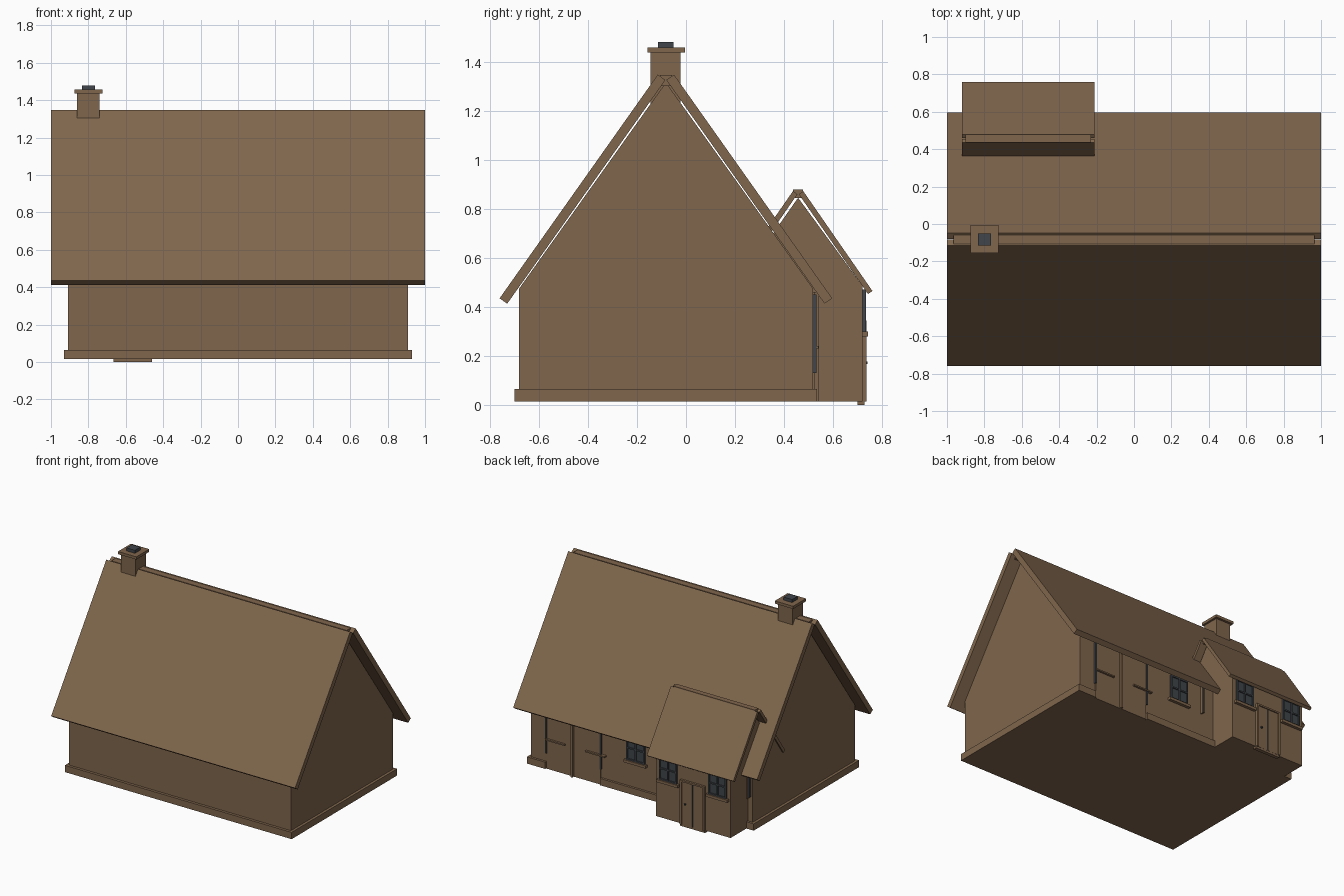
import bpy, bmesh
from math import hypot

if "Cube" in bpy.data.objects:
    bpy.data.objects.remove(bpy.data.objects["Cube"], do_unlink=True)


def material(name, rgb):
    m = bpy.data.materials.new(name)
    m.use_nodes = True
    m.diffuse_color = (*rgb, 1)
    m.node_tree.nodes["Principled BSDF"].inputs["Base Color"].default_value = (*rgb, 1)
    return m


BROWN = material("warm brown", (0.214, 0.133, 0.073))
DARK = material("dark slate", (0.052, 0.060, 0.068))


def extrude(name, profile, x0, x1, mat=BROWN):
    """Extrude a (y, z) profile along x."""
    bm = bmesh.new()
    face = bm.faces.new([bm.verts.new((x0, y, z)) for y, z in profile])
    new = bmesh.ops.extrude_face_region(bm, geom=[face])["geom"]
    moved = [v for v in new if isinstance(v, bmesh.types.BMVert)]
    bmesh.ops.translate(bm, verts=moved, vec=(x1 - x0, 0, 0))
    bmesh.ops.recalc_face_normals(bm, faces=bm.faces)
    mesh = bpy.data.meshes.new(name)
    bm.to_mesh(mesh)
    bm.free()
    mesh.materials.append(mat)
    ob = bpy.data.objects.new(name, mesh)
    bpy.context.collection.objects.link(ob)
    return ob


def box(name, x0, x1, y0, y1, z0, z1, mat=BROWN):
    return extrude(name, [(y0, z0), (y1, z0), (y1, z1), (y0, z1)], x0, x1, mat)


def gable_roof(name, mid, half, gap, z_eave, z_top, thick, x0, x1):
    """Two square-ended slabs leaning together, with a notch at the ridge."""
    run, rise = half - gap, z_top - z_eave
    length = hypot(run, rise)
    dy, dz = thick * rise / length, thick * run / length
    for side, label in ((-1, "front"), (1, "back")):
        pts = [(half, z_eave), (gap, z_top), (gap - dy, z_top - dz), (half - dy, z_eave - dz)]
        extrude(f"{name}_{label}_slope", [(mid + side * y, z) for y, z in pts], x0, x1)


def window(name, x0, x1, z0, z1, y):
    """Dark glazing with raised bars and a brown sill."""
    box(name + "_glass", x0, x1, y - 0.01, y + 0.005, z0, z1, DARK)
    w = 0.01
    xm, zm = (x0 + x1) / 2, (z0 + z1) / 2
    for i, x in enumerate((x0, xm - w / 2, x1 - w)):
        box(f"{name}_upright_{i}", x, x + w, y, y + 0.013, z0, z1, DARK)
    for i, z in enumerate((z0, zm - w / 2, z1 - w)):
        box(f"{name}_bar_{i}", x0, x1, y, y + 0.013, z, z + w, DARK)
    box(name + "_sill", x0 - 0.015, x1 + 0.015, y - 0.01, y + 0.022, z0 - 0.02, z0)


# Main house
MID, BACK, BASE = -0.082, 0.518, 0.015
extrude("main_walls", [(-0.68, BASE), (-0.68, 0.475), (MID, 1.315), (BACK, 0.475), (BACK, BASE)],
        -0.91, 0.91)
box("plinth", -0.93, 0.93, -0.70, BACK, BASE, 0.065)
box("plinth_back_left", 0.78, 0.93, BACK, 0.535, BASE, 0.065)
box("plinth_back_middle", -0.27, 0.33, BACK, 0.535, BASE, 0.065)
box("plinth_back_right", -0.93, -0.86, BACK, 0.535, BASE, 0.065)
gable_roof("main_roof", MID, 0.678, 0.033, 0.435, 1.347, 0.038, -1, 1)
box("main_ridge_cap", -0.965, 0.965, MID - 0.024, MID + 0.024, 1.30, 1.345)

# Chimney
box("chimney_stack", -0.86, -0.74, -0.145, -0.022, 1.22, 1.44)
box("chimney_slab", -0.875, -0.725, -0.156, -0.005, 1.437, 1.457)
box("chimney_pot", -0.835, -0.765, -0.115, -0.05, 1.457, 1.479, DARK)

# Wide double door in the back wall
box("double_door", 0.335, 0.775, BACK - 0.01, BACK + 0.007, BASE, 0.46)
box("double_door_post", 0.552, 0.568, BACK, 0.543, BASE, 0.46)
for i, x in enumerate((0.325, 0.772)):
    box(f"double_door_slit_{i}", x, x + 0.012, BACK, 0.532, 0.13, 0.45, DARK)
for i, x in enumerate((0.29, 0.62)):
    box(f"double_door_handle_{i}", x, x + 0.16, BACK, 0.54, 0.23, 0.24)

# Back wall windows and the slim posts beside the porch
window("back_window", -0.03, 0.12, 0.26, 0.44, BACK)
for i, x in enumerate((-0.17, -0.895)):
    box(f"porch_side_slit_{i}", x, x + 0.012, BACK, 0.532, 0.25, 0.455, DARK)
    box(f"porch_side_post_{i}", x + 0.012, x + 0.022, BACK, 0.54, 0.24, 0.46)

# Porch
FACE, PMID = 0.72, 0.457
extrude("porch_walls", [(0.25, BASE), (0.25, 0.55), (PMID, 0.845), (FACE, 0.485), (FACE, BASE)],
        -0.87, -0.26)
gable_roof("porch_roof", PMID, 0.303, 0.021, 0.465, 0.872, 0.022, -0.92, -0.21)
box("porch_ridge_cap", -0.90, -0.23, PMID - 0.02, PMID + 0.02, 0.845, 0.878)
window("porch_window_left", -0.435, -0.29, 0.30, 0.47, FACE)
window("porch_window_right", -0.84, -0.695, 0.30, 0.47, FACE)

# Porch door, frame and step
box("porch_door", -0.65, -0.475, FACE - 0.01, FACE + 0.008, BASE, 0.335)
for i, x in enumerate((-0.665, -0.478)):
    box(f"porch_door_jamb_{i}", x, x + 0.015, FACE, 0.736, BASE, 0.345)
box("porch_door_lintel", -0.665, -0.463, FACE, 0.736, 0.333, 0.345)
box("porch_door_batten", -0.567, -0.559, FACE, 0.732, BASE, 0.335, DARK)
box("porch_door_knob", -0.51, -0.50, FACE, 0.74, 0.167, 0.177, DARK)
box("porch_step", -0.665, -0.46, 0.70, 0.727, 0, BASE)
